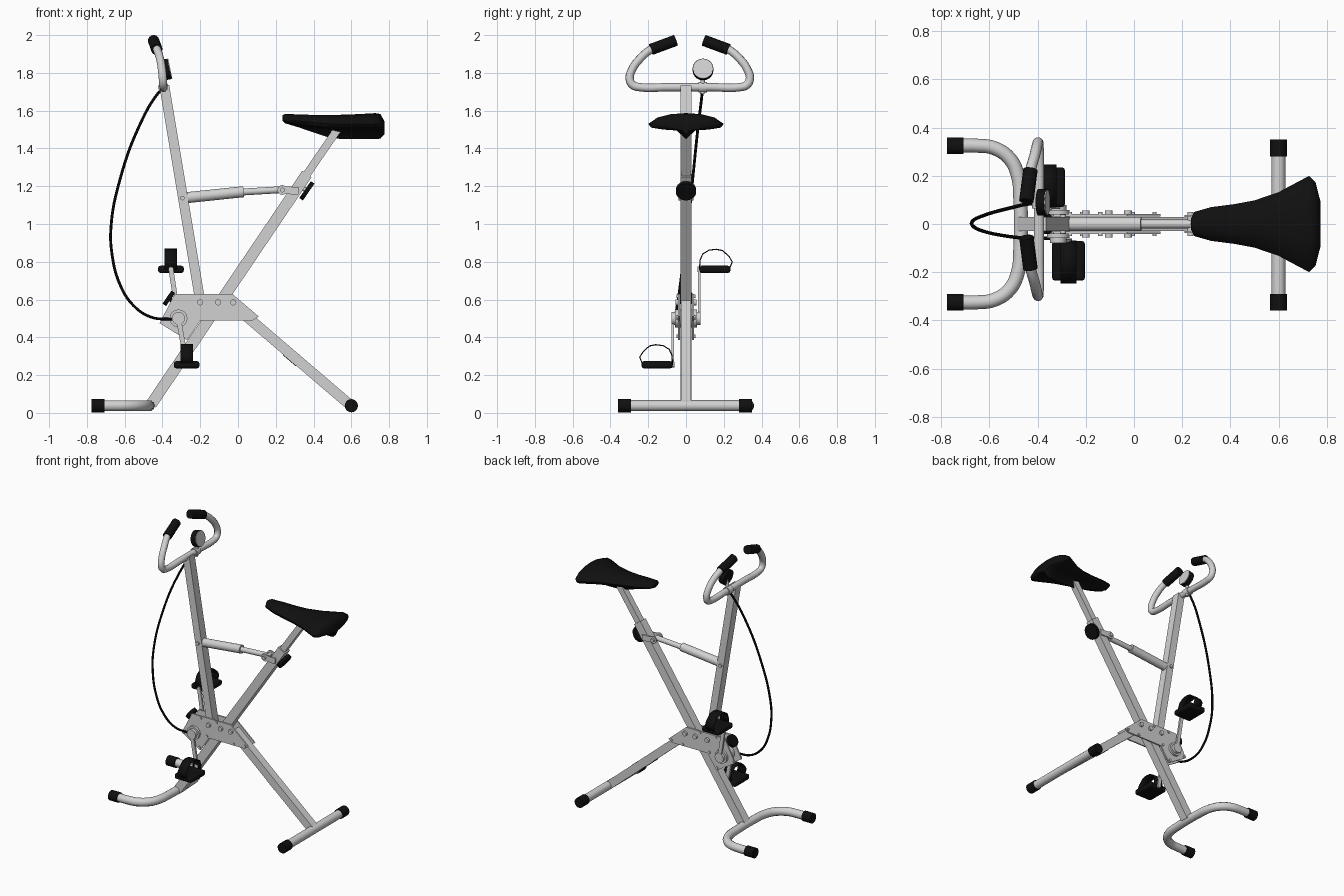
import bpy, bmesh, math
from mathutils import Vector, Matrix

if "Cube" in bpy.data.objects:
    bpy.data.objects.remove(bpy.data.objects["Cube"])


def material(name, c):
    m = bpy.data.materials.new(name)
    m.diffuse_color = (c[0], c[1], c[2], 1)
    m.use_nodes = True
    m.node_tree.nodes["Principled BSDF"].inputs["Base Color"].default_value = m.diffuse_color
    return m


GREY = material("light grey metal", (0.64, 0.64, 0.64))
BLACK = material("black plastic", (0.005, 0.005, 0.005))


def finish(name, me, mat, angle=40):
    me.materials.clear()
    me.materials.append(mat)
    me.shade_smooth()
    me.set_sharp_from_angle(angle=math.radians(angle))
    ob = bpy.data.objects.new(name, me)
    bpy.context.collection.objects.link(ob)
    return ob


def from_bm(name, bm, mat, angle=40):
    bmesh.ops.recalc_face_normals(bm, faces=bm.faces)
    me = bpy.data.meshes.new(name)
    bm.to_mesh(me)
    bm.free()
    return finish(name, me, mat, angle)


def rod(name, p, q, r, mat, segs=20, r2=None):
    """Cylinder from p to q."""
    p, q = Vector(p), Vector(q)
    d = q - p
    bm = bmesh.new()
    m = Matrix.Translation((p + q) / 2) @ d.to_track_quat('Z', 'Y').to_matrix().to_4x4()
    bmesh.ops.create_cone(bm, cap_ends=True, segments=segs, radius1=r,
                          radius2=r if r2 is None else r2, depth=d.length, matrix=m)
    return from_bm(name, bm, mat)


def beam(name, a, b, thick, wide, mat, y=0.0):
    """Rectangular bar between two (x, z) points."""
    p, q = Vector((a[0], y, a[1])), Vector((b[0], y, b[1]))
    d = (q - p).normalized()
    n = d.cross(Vector((0, 1, 0)))
    rot = Matrix((d, (0, 1, 0), n)).transposed().to_4x4()
    bm = bmesh.new()
    bmesh.ops.create_cube(bm, size=1, matrix=Matrix.Translation((p + q) / 2) @ rot
                          @ Matrix.Diagonal(((q - p).length, wide, thick, 1)))
    return from_bm(name, bm, mat)


def plate(name, pts, y0, y1, mat):
    """Outline of (x, z) points, extruded along y."""
    bm = bmesh.new()
    f = bm.faces.new([bm.verts.new((x, y0, z)) for x, z in pts])
    ext = bmesh.ops.extrude_face_region(bm, geom=[f])
    bmesh.ops.translate(bm, vec=(0, y1 - y0, 0),
                        verts=[v for v in ext["geom"] if isinstance(v, bmesh.types.BMVert)])
    return from_bm(name, bm, mat)


def tube(name, pts, r, mat, res=5, ring=3):
    """Round tube along a smooth path."""
    cu = bpy.data.curves.new(name, 'CURVE')
    cu.dimensions = '3D'
    cu.bevel_depth, cu.bevel_resolution = r, ring
    cu.use_fill_caps = True
    cu.resolution_u = res
    sp = cu.splines.new('BEZIER')
    sp.bezier_points.add(len(pts) - 1)
    for bp, p in zip(sp.bezier_points, pts):
        bp.co = p
        bp.handle_left_type = bp.handle_right_type = 'AUTO'
    tmp = bpy.data.objects.new("path", cu)
    bpy.context.collection.objects.link(tmp)
    dg = bpy.context.evaluated_depsgraph_get()
    me = bpy.data.meshes.new_from_object(tmp.evaluated_get(dg))
    bpy.data.objects.remove(tmp)
    me.name = name
    return finish(name, me, mat)


def mirrored(half, off=0.0):
    """Path given on +y, completed through the -y side."""
    return ([(x, off + y, z) for x, y, z in half]
            + [(x, off - y, z) for x, y, z in reversed(half)])


# main frame bars
beam("main_tube", (-0.46, 0.045), (0.365, 1.265), 0.06, 0.06, GREY)
beam("seat_post", (0.34, 1.228), (0.53, 1.505), 0.042, 0.045, GREY)
beam("handlebar_post", (-0.185, 0.50), (-0.39, 1.73), 0.052, 0.06, GREY)
beam("rear_leg", (-0.03, 0.575), (0.59, 0.045), 0.055, 0.055, GREY)

# curved front foot and straight rear foot with end caps
tube("front_foot", mirrored([(-0.74, 0.325, 0.038), (-0.65, 0.325, 0.038), (-0.58, 0.315, 0.038),
                             (-0.515, 0.27, 0.038), (-0.482, 0.20, 0.038),
                             (-0.472, 0.10, 0.038)]), 0.029, GREY)
rod("rear_foot", (0.6, -0.33, 0.038), (0.6, 0.32, 0.038), 0.029, GREY)
for s in (-1, 1):
    rod("front_foot_cap", (-0.776, s * 0.325, 0.038), (-0.708, s * 0.325, 0.038), 0.035, BLACK)
    rod("rear_foot_cap", (0.6, s * 0.285 - 0.005, 0.038), (0.6, s * 0.355 - 0.005, 0.038),
        0.035, BLACK)

# centre bracket plates with bolts
outline = [(-0.335, 0.63), (-0.03, 0.63), (0.11, 0.51), (0.08, 0.49),
           (-0.20, 0.49), (-0.27, 0.385), (-0.415, 0.475)]
for s in (-1, 1):
    plate("bracket_plate", outline, s * 0.032, s * 0.042, GREY)
    for x in (-0.2, -0.105, -0.025):
        rod("large_bolt", (x, s * 0.04, 0.585), (x, s * 0.056, 0.585), 0.016, GREY, 12)
    for x, z in ((-0.265, 0.617), (-0.14, 0.617), (-0.005, 0.50), (0.085, 0.508),
                 (-0.215, 0.50), (-0.275, 0.405), (-0.40, 0.48)):
        rod("small_bolt", (x, s * 0.04, z), (x, s * 0.049, z), 0.009, GREY, 10)

# crank hub, arms, pedals and straps
HUB = (-0.315, 0.5)
rod("crank_hub", (HUB[0], -0.058, HUB[1]), (HUB[0], 0.058, HUB[1]), 0.047, GREY, 28)
rod("crank_axle", (HUB[0], -0.078, HUB[1]), (HUB[0], 0.078, HUB[1]), 0.034, GREY, 24)
for s, px, pz in ((1, -0.355, 0.76), (-1, -0.272, 0.255)):
    beam("crank_arm", HUB, (px, pz), 0.026, 0.014, GREY, s * 0.07)
    rod("pedal_axle", (px, s * 0.06, pz), (px, s * 0.12, pz), 0.014, GREY, 12)
    ped = beam("pedal", (px - 0.068, pz), (px + 0.068, pz), 0.038, 0.165, BLACK, s * 0.153)
    bev = ped.modifiers.new("rounded", 'BEVEL')
    bev.width, bev.segments = 0.012, 2
    bm = bmesh.new()
    rows = [[bm.verts.new((px + dx, s * y, pz + z)) for dx in (-0.033, 0.033)]
            for y, z in ((0.068, 0.0), (0.072, 0.05), (0.086, 0.083), (0.12, 0.104),
                         (0.16, 0.109), (0.195, 0.102), (0.23, 0.07), (0.248, 0.04),
                         (0.232, 0.0))]
    for a, b in zip(rows, rows[1:]):
        bm.faces.new((a[0], a[1], b[1], b[0]))
    strap = from_bm("pedal_strap", bm, BLACK)
    sol = strap.modifiers.new("thickness", 'SOLIDIFY')
    sol.thickness = 0.006

# tension knob on the bracket
rod("tension_shaft", (-0.32, 0, 0.574), (-0.365, 0, 0.605), 0.011, BLACK, 12)
rod("tension_knob", (-0.357, 0, 0.60), (-0.376, 0, 0.613), 0.042, BLACK, 20)

# seat clamp knob
rod("seat_knob_shaft", (0.31, 0, 1.212), (0.365, 0, 1.175), 0.012, GREY, 12)
rod("seat_knob", (0.355, 0, 1.182), (0.374, 0, 1.169), 0.054, BLACK, 20)

# telescopic strut between the posts
rod("strut_sleeve", (-0.275, 0, 1.139), (0.03, 0, 1.171), 0.029, GREY, 24)
rod("strut_rod", (0.02, 0, 1.169), (0.235, 0, 1.182), 0.018, GREY, 16)
rod("strut_front_bolt", (-0.295, -0.04, 1.137), (-0.295, 0.04, 1.137), 0.012, GREY, 12)
rod("strut_rear_pin", (0.235, -0.05, 1.18), (0.235, 0.05, 1.18), 0.013, GREY, 12)
for s in (-1, 1):
    beam("strut_ear", (0.235, 1.18), (0.32, 1.175), 0.04, 0.008, GREY, s * 0.034)
    rod("strut_ear_end", (0.235, s * 0.03, 1.18), (0.235, s * 0.038, 1.18), 0.026, GREY, 16)

# handlebar, bent up on both sides, with grips
OFF = 0.02
half = [(-0.445, 0.09, 1.967), (-0.43, 0.20, 1.927), (-0.413, 0.262, 1.877),
        (-0.402, 0.308, 1.812), (-0.398, 0.318, 1.768), (-0.396, 0.302, 1.736),
        (-0.395, 0.262, 1.724), (-0.395, 0.12, 1.724)]
tube("handlebar", mirrored(half, OFF), 0.022, GREY)
for s in (-1, 1):
    rod("grip", (-0.447, OFF + s * 0.075, 1.972), (-0.43, OFF + s * 0.205, 1.924), 0.03, BLACK)

# round meter on a short stem
c, n = Vector((-0.38, 0.09, 1.818)), Vector((0.98, 0, 0.2))
rod("meter_stem", (-0.39, 0.087, 1.69), (-0.385, 0.09, 1.80), 0.012, GREY, 12)
rod("meter_clamp", (-0.395, 0.065, 1.724), (-0.395, 0.11, 1.724), 0.028, GREY, 16)
rod("meter_body", c - n * 0.018, c + n * 0.018, 0.055, BLACK, 28)
rod("meter_face", c + n * 0.017, c + n * 0.022, 0.052, GREY, 28)

# cable from the meter down to the hub
tube("cable", [(-0.39, 0.087, 1.725), (-0.425, 0.085, 1.69), (-0.52, 0.065, 1.525),
               (-0.625, 0.035, 1.235), (-0.672, 0.01, 0.99), (-0.667, -0.01, 0.84),
               (-0.625, -0.03, 0.68), (-0.555, -0.046, 0.57), (-0.46, -0.058, 0.507),
               (-0.35, -0.06, 0.495)], 0.0075, BLACK, 6, 2)

# latch pad under the rear leg
beam("leg_pad", (0.24, 0.31), (0.31, 0.25), 0.01, 0.05, BLACK)

# saddle: lofted sections of x, half width, top, side, underside, keel heights
sections = [(0.236, 0.022, 1.576, 1.56, 1.55, 1.545), (0.25, 0.05, 1.583, 1.555, 1.54, 1.533),
            (0.32, 0.07, 1.58, 1.545, 1.525, 1.512), (0.42, 0.083, 1.577, 1.535, 1.51, 1.478),
            (0.50, 0.098, 1.577, 1.53, 1.505, 1.452), (0.60, 0.132, 1.58, 1.53, 1.502, 1.45),
            (0.68, 0.175, 1.584, 1.53, 1.50, 1.45), (0.728, 0.2, 1.587, 1.53, 1.50, 1.45),
            (0.754, 0.172, 1.582, 1.53, 1.50, 1.452), (0.775, 0.09, 1.545, 1.525, 1.50, 1.475)]
bm = bmesh.new()
rings = []
for x, w, top, side, low, keel in sections:
    h = top - side
    right = [(0.4 * w, top - 0.1 * h), (0.75 * w, top - 0.4 * h), (w, side),
             (0.92 * w, (side + 2 * low) / 3), (0.6 * w, low), (0.25 * w, low - 0.1 * (low - keel))]
    loop = [(0, top)] + right + [(0, keel)] + [(-y, z) for y, z in reversed(right)]
    rings.append([bm.verts.new((x, y, z)) for y, z in loop])
for a, b in zip(rings, rings[1:]):
    for i in range(len(a)):
        j = (i + 1) % len(a)
        bm.faces.new((a[i], a[j], b[j], b[i]))
bm.faces.new(rings[0])
bm.faces.new(rings[-1])
from_bm("saddle", bm, BLACK, 50)
